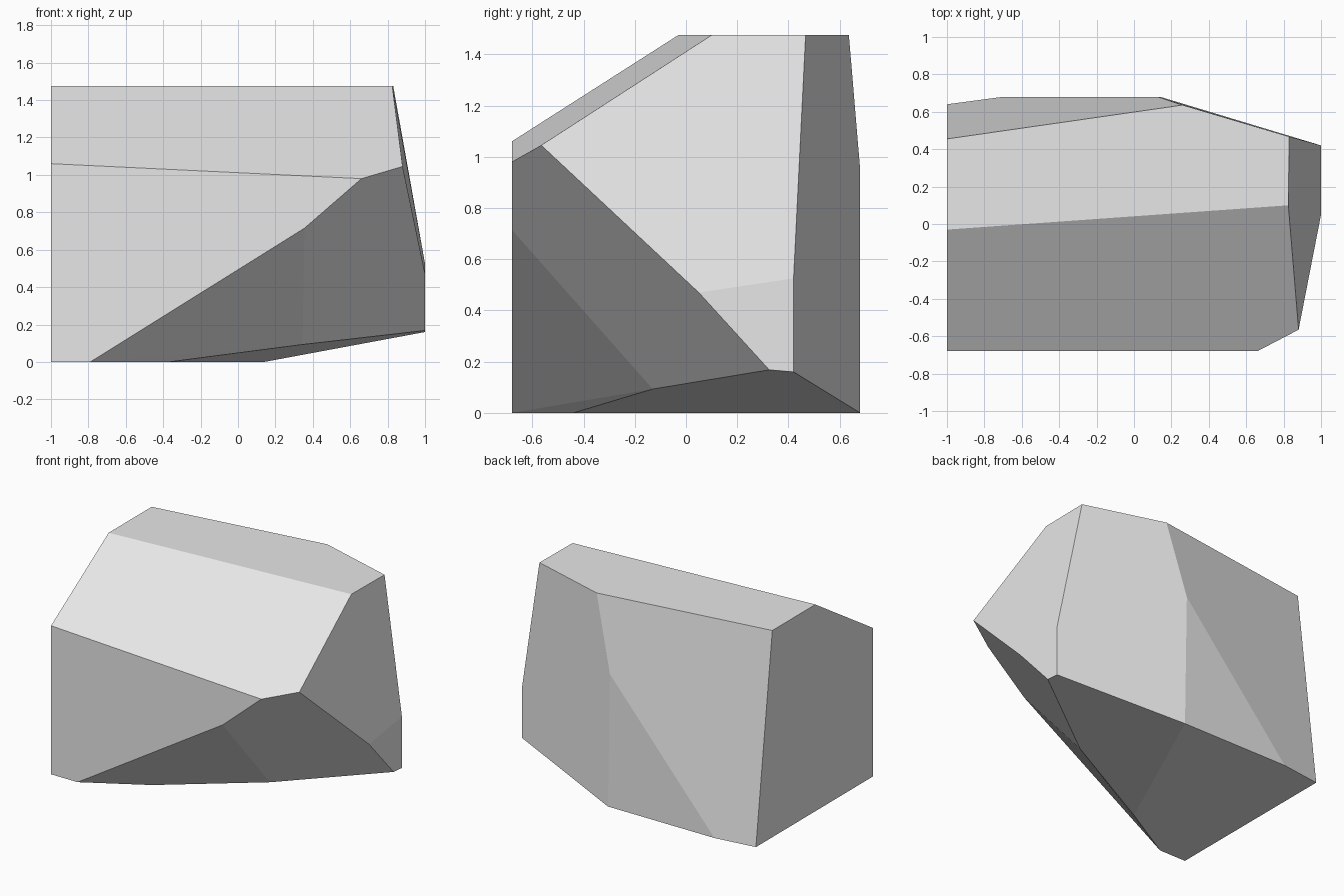
import bpy
import bmesh
import math

default_cube = bpy.data.objects.get("Cube")
if default_cube:
    bpy.data.objects.remove(default_cube, do_unlink=True)

# Main limits of the block
LEFT, RIGHT = -1.0, 1.0
FRONT, BACK = -0.68, 0.68
BASE, TOP = 0.0, 1.475

# Corner outlines of the flat sides of the rock
top_corners = [(x, y, TOP) for x, y in
               ((LEFT, -0.03), (0.825, 0.1), (0.83, 0.467), (0.26, 0.636), (LEFT, 0.455))]
base_corners = [(x, y, BASE) for x, y in
                ((LEFT, FRONT), (-0.79, FRONT), (-0.37, -0.44),
                 (0.14, BACK), (-0.7, BACK), (LEFT, 0.64))]
front_corners = [(x, FRONT, z) for x, z in
                 ((LEFT, 1.06), (0.66, 0.98), (0.355, 0.715))]
end_corners = [(RIGHT, y, z) for y, z in
               ((0.05, 0.47), (0.42, 0.525), (0.42, 0.16), (0.325, 0.168))]
# Single corners: front shoulder, undercut and back ridge
loose_corners = [(0.88, -0.565, 1.045), (0.345, -0.13, 0.093), (0.125, BACK, 0.95)]

# Wrap the corners in a faceted shell and merge coplanar triangles
bm = bmesh.new()
for corner in top_corners + base_corners + front_corners + end_corners + loose_corners:
    bm.verts.new(corner)
bmesh.ops.convex_hull(bm, input=bm.verts[:])
bmesh.ops.dissolve_limit(bm, angle_limit=math.radians(1.5),
                         verts=bm.verts[:], edges=bm.edges[:])
bmesh.ops.recalc_face_normals(bm, faces=bm.faces[:])

mesh = bpy.data.meshes.new("rock")
bm.to_mesh(mesh)
bm.free()
rock = bpy.data.objects.new("rock", mesh)
bpy.context.scene.collection.objects.link(rock)

# Plain stone colour
stone = bpy.data.materials.new("light grey stone")
stone.use_nodes = True
grey = (0.8, 0.8, 0.8, 1.0)
stone.diffuse_color = grey
for node in stone.node_tree.nodes:
    if node.type == "BSDF_PRINCIPLED":
        node.inputs["Base Color"].default_value = grey
mesh.materials.append(stone)
